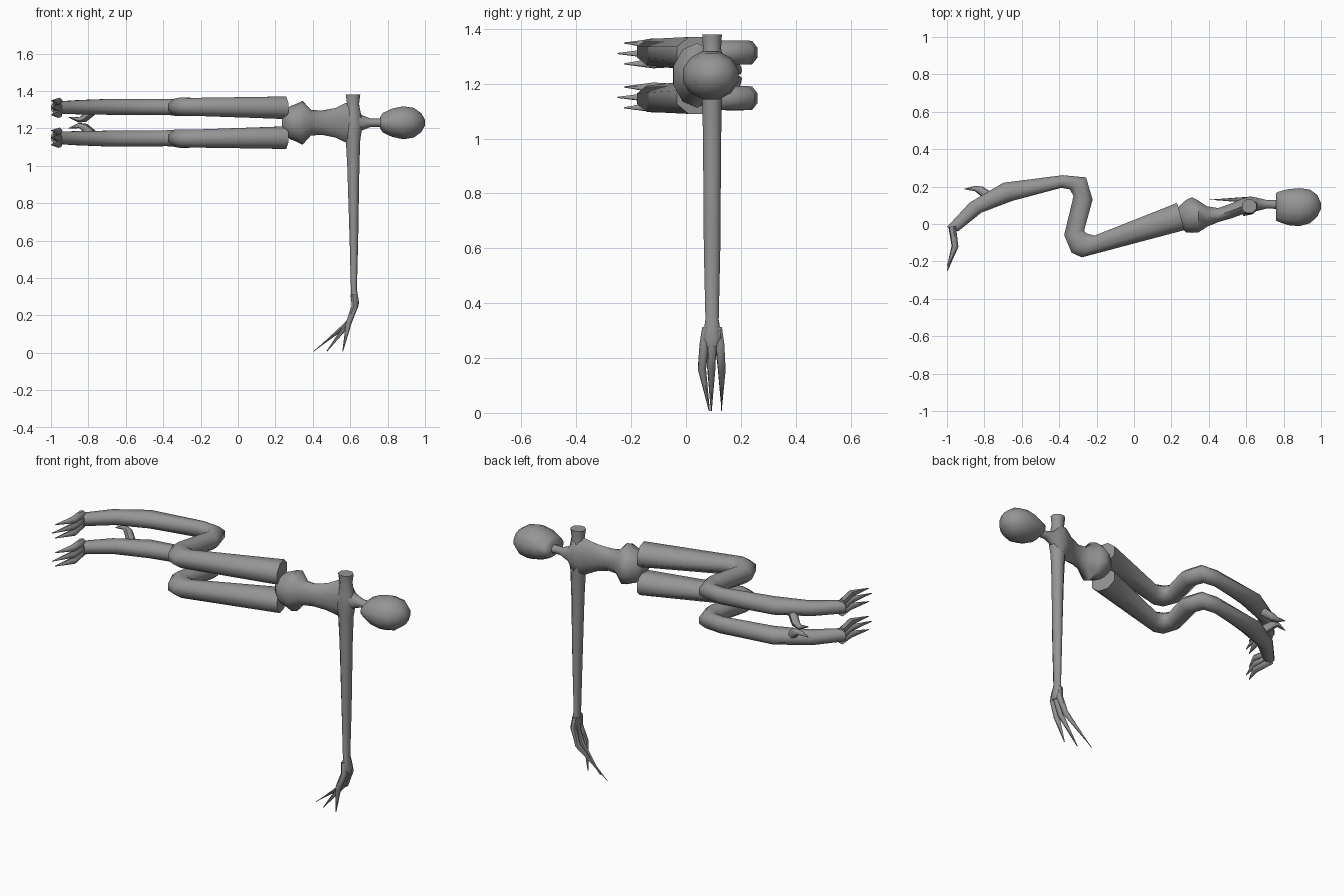
import bpy, bmesh, math
from mathutils import Vector as V

if "Cube" in bpy.data.objects:
    bpy.data.objects.remove(bpy.data.objects["Cube"])

skin = bpy.data.materials.new("grey_skin")
skin.diffuse_color = (0.3, 0.3, 0.3, 1)
skin.use_nodes = True
skin.node_tree.nodes["Principled BSDF"].inputs["Base Color"].default_value = skin.diffuse_color
MID = 1.23  # height of the body's plane of symmetry


def loft(name, sections, sides=8, angle=60):
    """Skin a tube through sections of (centre, half axis u, half axis v)."""
    bm = bmesh.new()
    rings = []
    for c, u, v in sections:
        ring = []
        for i in range(sides):
            t = 2 * math.pi * (i + 0.5) / sides
            ring.append(bm.verts.new(c + 1.05 * (u * math.cos(t) + v * math.sin(t))))
        rings.append(ring)
    for r, s in zip(rings, rings[1:]):
        for i in range(sides):
            j = (i + 1) % sides
            bm.faces.new((r[i], r[j], s[j], s[i]))
    bm.faces.new(rings[0][::-1])
    bm.faces.new(rings[-1])
    bmesh.ops.recalc_face_normals(bm, faces=bm.faces)
    me = bpy.data.meshes.new(name)
    bm.to_mesh(me)
    bm.free()
    me.materials.append(skin)
    ob = bpy.data.objects.new(name, me)
    bpy.context.collection.objects.link(ob)
    bpy.context.view_layer.objects.active = ob
    ob.select_set(True)
    bpy.ops.object.shade_smooth_by_angle(angle=math.radians(angle))
    ob.select_set(False)
    return ob


def flat_section(a, b, z, h):
    """Section between two edge points in the xy plane, with half height h."""
    a, b = V((*a, z)), V((*b, z))
    return (a + b) / 2, (b - a) / 2, V((0, 0, h))


def spike(name, points, sides=6):
    """Tapered claw through (point, radius) pairs."""
    secs = []
    for i, (p, r) in enumerate(points):
        d = V(points[min(i + 1, len(points) - 1)][0]) - V(points[max(i - 1, 0)][0])
        u = d.orthogonal().normalized()
        secs.append((V(p), u * r, d.normalized().cross(u) * r))
    return loft(name, secs, sides)


# Torso and neck: x, y min, y max, half height
torso = [(.235, .0, .09, .05), (.28, -.045, .13, .085), (.31, -.047, .143, .095),
         (.345, -.045, .125, .112), (.39, -.015, .095, .065), (.45, .01, .085, .062),
         (.52, .03, .11, .075), (.575, .05, .135, .1), (.62, .06, .148, .1),
         (.66, .07, .14, .04), (.71, .083, .128, .021), (.78, .08, .13, .021)]
loft("torso", [flat_section((x, a), (x, b), MID, h) for x, a, b, h in torso], 10)

# Head
head = [(.76, .02, .165, .03), (.775, .012, .172, .052), (.825, -.005, .185, .075),
        (.885, -.01, .19, .087), (.94, .005, .183, .078), (.98, .04, .155, .05),
        (1.0, .08, .11, .015)]
loft("head", [flat_section((x, a), (x, b), MID, h) for x, a, b, h in head], 12)

# Arm with the opposite shoulder stump: z, x min, x max, half depth
arm = [(1.38, .575, .655, .037), (1.33, .582, .648, .034), (1.27, .57, .66, .04),
       (1.2, .56, .665, .043), (1.14, .575, .655, .037), (1.0, .583, .65, .034),
       (.6, .596, .643, .031), (.34, .603, .636, .025), (.27, .605, .648, .036),
       (.24, .605, .642, .025)]
loft("arm", [(V(((a + b) / 2, .095, z)), V(((b - a) / 2, 0, 0)), V((0, h, 0)))
             for z, a, b, h in arm])

# Hand claws: y at base, y at knuckle, y at tip, x at tip
for n, (y0, y1, y2, x) in enumerate([(.075, .058, .085, .56), (.095, .092, .092, .475),
                                     (.115, .13, .13, .405)]):
    spike(f"finger_{n}", [((.618, y0, .31), .016), ((.625, (y0 + y1) / 2, .25), .017),
                          ((.592, y1, .16), .015), ((x, y2, .008), .002)])

# Legs: two edge points of each section, height offset, half height
leg = [((.27, -.035), (.23, .115), .08, .062), ((-.28, -.18), (-.21, -.06), .085, .049),
       ((-.335, -.155), (-.25, -.05), .085, .051), ((-.375, -.06), (-.265, -.035), .083, .047),
       ((-.325, .15), (-.22, .13), .083, .045), ((-.345, .185), (-.255, .25), .083, .045),
       ((-.39, .192), (-.38, .262), .083, .044), ((-.65, .122), (-.70, .222), .085, .044),
       ((-.815, .06), (-.88, .115), .083, .039), ((-.94, -.04), (-1, -.015), .08, .034)]
for side, s in (("upper", 1), ("lower", -1)):
    loft(side + "_leg", [flat_section(a, b, MID + s * z, h) for a, b, z, h in leg])
    # Toe claws
    for n in (-1, 0, 1):
        z = MID + s * .08 + n * .028
        spike(f"{side}_toe_{n + 2}",
              [((-.972, -.015, z), .02), ((-.957, -.12, z + n * .008), .018),
               ((-.998, -.25 + .025 * abs(n), z + n * .01), .002)])
    # Inner spur
    spike(side + "_spur", [((-.78, .15, MID + s * .06), .024), ((-.82, .18, MID + s * .025), .022),
                           ((-.85, .19, MID + s * .015), .014), ((-.905, .187, MID + s * .03), .002)])
